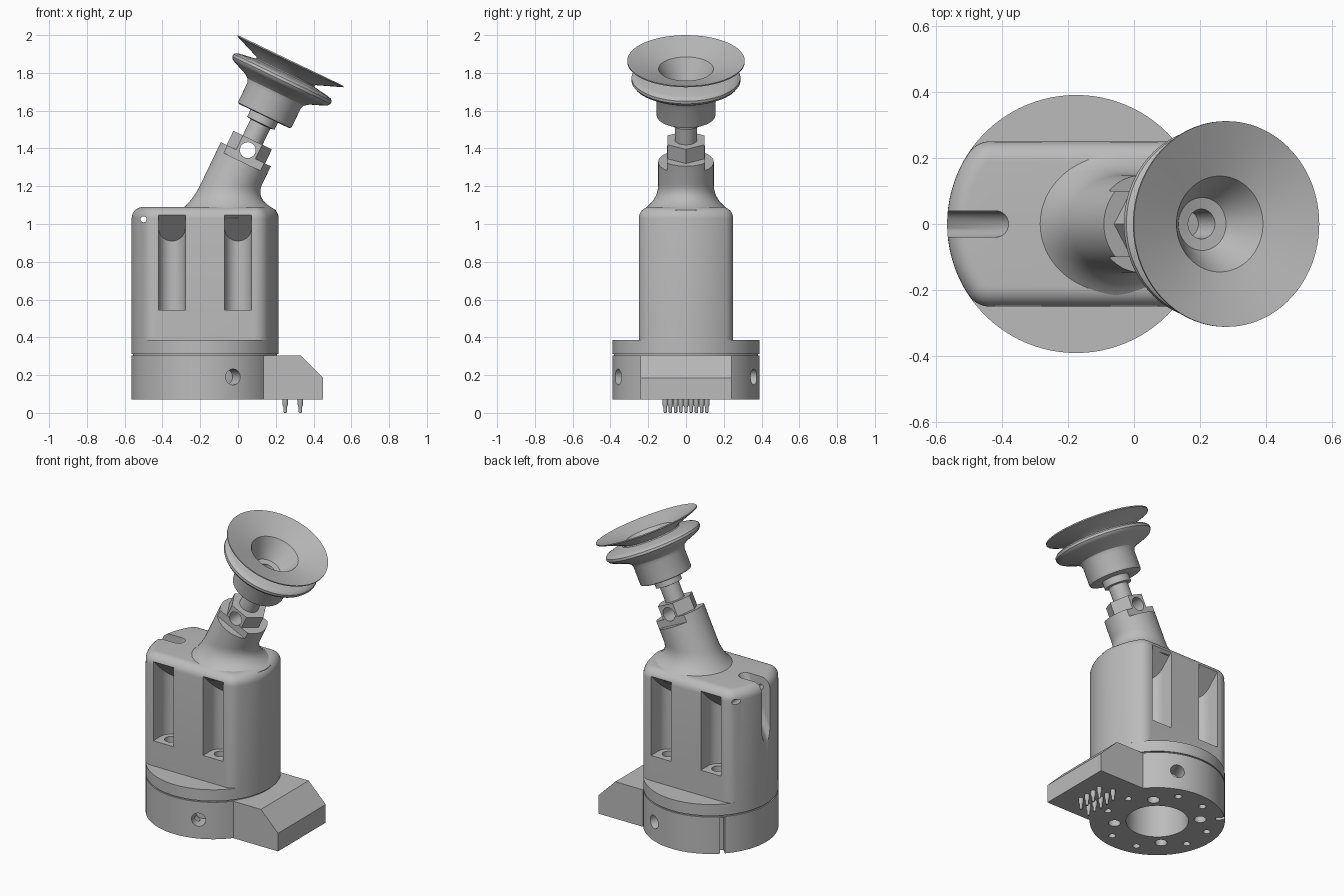
import bpy, bmesh
from math import sin, cos, pi, atan2, sqrt, radians
from mathutils import Matrix, Vector

cube = bpy.data.objects.get("Cube")
if cube:
    bpy.data.objects.remove(cube, do_unlink=True)

grey = bpy.data.materials.new("plain grey")
grey.use_nodes = True
COLOUR = (0.5, 0.5, 0.5, 1)
grey.diffuse_color = COLOUR
grey.node_tree.nodes["Principled BSDF"].inputs["Base Color"].default_value = COLOUR

AXIS_X = -0.175                       # centre of the round base
BASE = Matrix.Translation((AXIS_X, 0, 0))
TILT = Matrix.Translation((0.28, 0, 1.865)) @ Matrix.Rotation(radians(25.7), 4, 'Y')


def loft(name, rings, matrix=Matrix()):
    """Closed solid skinned over rings of points, capped at both ends."""
    bm = bmesh.new()
    loops = [[bm.verts.new(matrix @ Vector(p)) for p in ring] for ring in rings]
    n = len(loops[0])
    for a, b in zip(loops, loops[1:]):
        for i in range(n):
            j = (i + 1) % n
            bm.faces.new((a[i], a[j], b[j], b[i]))
    bm.faces.new(loops[0])
    bm.faces.new(loops[-1])
    bmesh.ops.recalc_face_normals(bm, faces=bm.faces)
    mesh = bpy.data.meshes.new(name)
    bm.to_mesh(mesh)
    bm.free()
    mesh.materials.append(grey)
    obj = bpy.data.objects.new(name, mesh)
    bpy.context.collection.objects.link(obj)
    return obj


def circle(r, z, n=96):
    return [(r * cos(2 * pi * i / n), r * sin(2 * pi * i / n), z) for i in range(n)]


def lathe(name, profile, matrix=Matrix(), n=96):
    return loft(name, [circle(r, z, n) for r, z in profile], matrix)


def rod(r, length, matrix, n=32):
    return lathe("cutter", [(r, -length / 2), (r, length / 2)], matrix, n)


def box(x, y, z, matrix):
    ring = [(-x, -y), (x, -y), (x, y), (-x, y)]
    return loft("cutter", [[(a, b, h) for a, b in ring] for h in (-z, z)], matrix)


def activate(obj):
    bpy.ops.object.select_all(action='DESELECT')
    obj.select_set(True)
    bpy.context.view_layer.objects.active = obj


def cut(obj, cutters):
    activate(obj)
    for cutter in cutters:
        cutter.hide_render = True
        mod = obj.modifiers.new("cut", 'BOOLEAN')
        mod.operation = 'DIFFERENCE'
        mod.solver = 'EXACT'
        mod.object = cutter
        bpy.ops.object.modifier_apply(modifier=mod.name)
        bpy.data.objects.remove(cutter, do_unlink=True)


def channel(r, reach, n=20):
    """U-shaped outline, round towards -y and open towards +y."""
    arc = [(r * cos(pi + pi * i / n), r * sin(pi + pi * i / n)) for i in range(n + 1)]
    return arc + [(r, reach), (-r, reach)]


# Round base with groove, flange and bore
base = lathe("base", [(0.18, 0.30), (0.18, 0.07), (0.39, 0.07), (0.39, 0.305),
                      (0.382, 0.305), (0.382, 0.313), (0.39, 0.313), (0.39, 0.385)], BASE)
cutters = []
for side in (-1, 1):
    turn = BASE @ Matrix.Rotation(side * radians(67.5), 4, 'Z')
    cutters.append(rod(0.042, 0.2, turn @ Matrix.Translation((0.38, 0, 0.19)) @ Matrix.Rotation(pi / 2, 4, 'Y')))
for k in range(4):
    for offset, dist, r in ((0, 0.248, 0.035), (-28, 0.31, 0.021), (28, 0.31, 0.021)):
        turn = BASE @ Matrix.Rotation(radians(45 + 90 * k + offset), 4, 'Z')
        cutters.append(rod(r, 0.2, turn @ Matrix.Translation((dist, 0, 0.07)), 24))
cutters.append(box(0.05, 0.014, 0.13,
                   BASE @ Matrix.Rotation(radians(135), 4, 'Z') @ Matrix.Translation((0.39, 0, 0.17))))
cut(base, cutters)

# Main body: a round column with two flat sides, softened corners and top
RAD, HALF, CORNER, TOP, ROUND = 0.39, 0.25, 0.08, 1.09, 0.06


def body_ring(inset, z):
    cy = HALF - CORNER
    cx = sqrt((RAD - CORNER) ** 2 - cy ** 2)
    a = atan2(cy, cx)
    quarter = [((RAD - inset) * cos(a * i / 12), (RAD - inset) * sin(a * i / 12)) for i in range(13)]
    for i in range(1, 9):
        t = a + (pi / 2 - a) * i / 8
        quarter.append((cx + (CORNER - inset) * cos(t), cy + (CORNER - inset) * sin(t)))
    half = quarter + [(-x, y) for x, y in reversed(quarter)]
    full = half + [(x, -y) for x, y in reversed(half[1:-1])]
    return [(x, y, z) for x, y in full]


rings = [body_ring(0, 0.385)]
for i in range(9):
    t = pi / 2 * i / 8
    rings.append(body_ring(ROUND * (1 - cos(t)), TOP - ROUND + ROUND * sin(t)))
body = loft("body", rings, BASE)

cutters = []
for facing in (0, pi):                # screw pockets on both flat sides
    for x in (-0.175, 0.175):
        place = BASE @ Matrix.Rotation(facing, 4, 'Z') @ Matrix.Translation((x, 0.175, 0))
        outline = channel(0.071, 0.125)
        cutters.append(loft("cutter", [[(u, v, 0.545) for u, v in outline],
                                       [(u, v, 0.978 + 0.96 * v) for u, v in outline]], place))
        cutters.append(rod(0.038, 0.2, place @ Matrix.Translation((0, 0, 0.5))))
slot = channel(0.04, 0.4)             # sloping cord slot and its cross pin hole
cutters.append(loft("cutter", [[(-v + sx, u, z) for u, v in slot]
                               for sx, z in ((-0.62, 0.67), (-0.395, 1.14))]))
for p in cutters[-1].data.vertices:   # open the slot towards the outside
    p.co.x = -1 if p.co.x < -0.9 else p.co.x
cutters[-1].data.transform(Matrix())
cutters.append(rod(0.016, 1, Matrix.Translation((-0.5, 0, 1.025)) @ Matrix.Rotation(pi / 2, 4, 'X')))
# the slot outline must be round towards +x
for p in cutters[-2].data.vertices:
    p.co.y = max(-0.04, min(0.04, p.co.y))
cut(body, cutters)

# Tilted neck flaring into the body top
N = 96
axis = TILT.to_3x3() @ Vector((0, 0, 1))
rings = [[TILT @ Vector(p) for p in circle(0.147, -0.55, N)]]
start = [Vector((-0.035 + 0.163 * p[0], 0.147 * p[1], 1.21)) for p in circle(1, 0, N)]
end = [Vector((-0.05 + 0.25 * p[0], 0.228 * p[1], 1.075)) for p in circle(1, 0, N)]
for i in range(11):
    t = i / 10
    rings.append([a * (1 - t) ** 2 + (a - axis * 0.09) * 2 * t * (1 - t) + b * t * t
                  for a, b in zip(start, end)])
rings.append([Vector((p.x * 1.03, p.y * 1.03, 1.03)) for p in end])
neck = loft("neck", rings)


def cross_hole():
    return rod(0.042, 0.6, TILT @ Matrix.Translation((0, 0, -0.526)) @ Matrix.Rotation(pi / 2, 4, 'X'))


flats = [box(0.3, 0.1, 0.1, TILT @ Matrix.Translation((0, s * 0.2, -0.495))) for s in (-1, 1)]
cut(neck, flats + [cross_hole()])

# Hex nut and stem
nut = lathe("hex_nut", [(0.113, -0.56), (0.113, -0.467)], TILT, 6)
cut(nut, [cross_hole()])
stem = lathe("stem", [(0.058, -0.47), (0.058, -0.372), (0.08, -0.368), (0.08, -0.32)], TILT, 48)

# Suction cup: body, bellows fold, thin lip and hollow inside
cup = lathe("suction_cup", [
    (0.08, -0.326), (0.145, -0.326), (0.154, -0.322), (0.157, -0.312), (0.157, -0.205),
    (0.165, -0.185), (0.19, -0.167), (0.265, -0.137), (0.28, -0.128), (0.289, -0.115),
    (0.288, -0.1), (0.278, -0.09), (0.26, -0.085), (0.175, -0.072), (0.17, -0.066),
    (0.175, -0.06), (0.311, -0.007), (0.311, 0), (0.145, -0.048), (0.08, -0.17),
    (0.045, -0.175), (0.04, -0.28)], TILT)

# Side connector block with its spring pins
side = [(0.135, 0.07), (0.45, 0.07), (0.45, 0.185), (0.33, 0.305), (0.135, 0.305)]
block = loft("connector_block", [[(x, y, z) for x, z in side] for y in (-0.24, 0.24)])
pins = []
for x, count in ((0.25, 5), (0.33, 4)):
    for i in range(count):
        y = (i - (count - 1) / 2) * 0.055
        pins.append(lathe("contact_pin", [(0.015, 0.08), (0.015, 0.045), (0.009, 0.03),
                                          (0.009, 0.006), (0.005, 0)],
                          Matrix.Translation((x, y, 0)), 16))

for obj in [base, body, neck, nut, stem, cup, block] + pins:
    activate(obj)
    bpy.ops.object.shade_smooth_by_angle(angle=radians(30))
